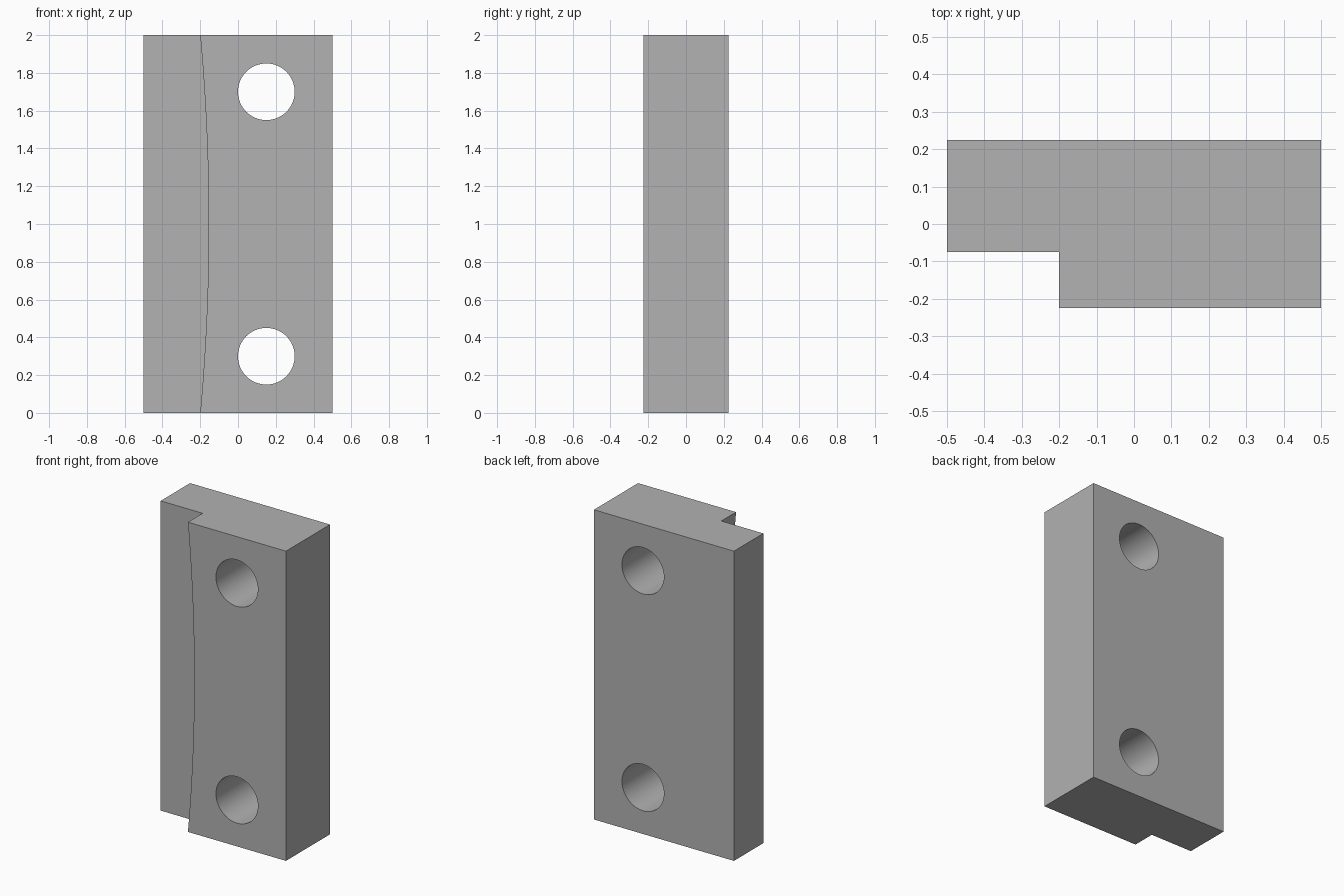
import bpy, bmesh, math

cube = bpy.data.objects.get("Cube")
if cube:
    bpy.data.objects.remove(cube, do_unlink=True)

HEIGHT, DEPTH, STEP = 2.0, 0.45, 0.15
BACK, FRONT = DEPTH / 2, -DEPTH / 2
LEDGE = FRONT + STEP

grey = bpy.data.materials.new("plain grey")
colour = (0.445, 0.445, 0.445, 1)
grey.use_nodes = True
grey.diffuse_color = colour
grey.node_tree.nodes["Principled BSDF"].inputs["Base Color"].default_value = colour


def prism(name, outline, y_front, y_back):
    """Extrude an (x, z) outline along y."""
    bm = bmesh.new()
    face = bm.faces.new([bm.verts.new((x, y_front, z)) for x, z in outline])
    made = bmesh.ops.extrude_face_region(bm, geom=[face])["geom"]
    verts = [v for v in made if isinstance(v, bmesh.types.BMVert)]
    bmesh.ops.translate(bm, verts=verts, vec=(0, y_back - y_front, 0))
    bmesh.ops.recalc_face_normals(bm, faces=bm.faces)
    mesh = bpy.data.meshes.new(name)
    bm.to_mesh(mesh)
    bm.free()
    mesh.materials.append(grey)
    obj = bpy.data.objects.new(name, mesh)
    bpy.context.collection.objects.link(obj)
    return obj


def apply_boolean(target, other, operation):
    mod = target.modifiers.new(operation, "BOOLEAN")
    mod.operation = operation
    mod.solver = "EXACT"
    mod.object = other
    bpy.context.view_layer.objects.active = target
    bpy.ops.object.modifier_apply(modifier=mod.name)
    bpy.data.objects.remove(other, do_unlink=True)


# Full-depth rectangular block
block = prism("stepped_block", [(-0.5, 0), (0.5, 0), (0.5, HEIGHT), (-0.5, HEIGHT)], FRONT, BACK)

# Front rebate along one edge, with a shallow bowed shoulder
sagitta, half = 0.045, HEIGHT / 2
radius = (half ** 2 + sagitta ** 2) / (2 * sagitta)
sweep = math.asin(half / radius)
segments = 24
shoulder = []
for i in range(segments + 1):
    a = sweep * (2 * i / segments - 1)
    shoulder.append((-0.2 + sagitta - radius * (1 - math.cos(a)), half + radius * math.sin(a)))
# Run the cutter past the block so no faces coincide
outline = [(-0.6, -0.1), (-0.2, -0.1)] + shoulder + [(-0.2, HEIGHT + 0.1), (-0.6, HEIGHT + 0.1)]
apply_boolean(block, prism("rebate_cutter", outline, FRONT - 0.1, LEDGE), "DIFFERENCE")

# Two round through holes
for z in (0.3, 1.7):
    circle = [(0.15 + 0.15 * math.cos(t), z + 0.15 * math.sin(t))
              for t in (math.tau * i / 64 for i in range(64))]
    apply_boolean(block, prism("hole_cutter", circle, FRONT - 0.1, BACK + 0.1), "DIFFERENCE")

# Smooth bores and shoulder, crisp edges
block.select_set(True)
bpy.context.view_layer.objects.active = block
bpy.ops.object.shade_smooth_by_angle(angle=math.radians(30))
